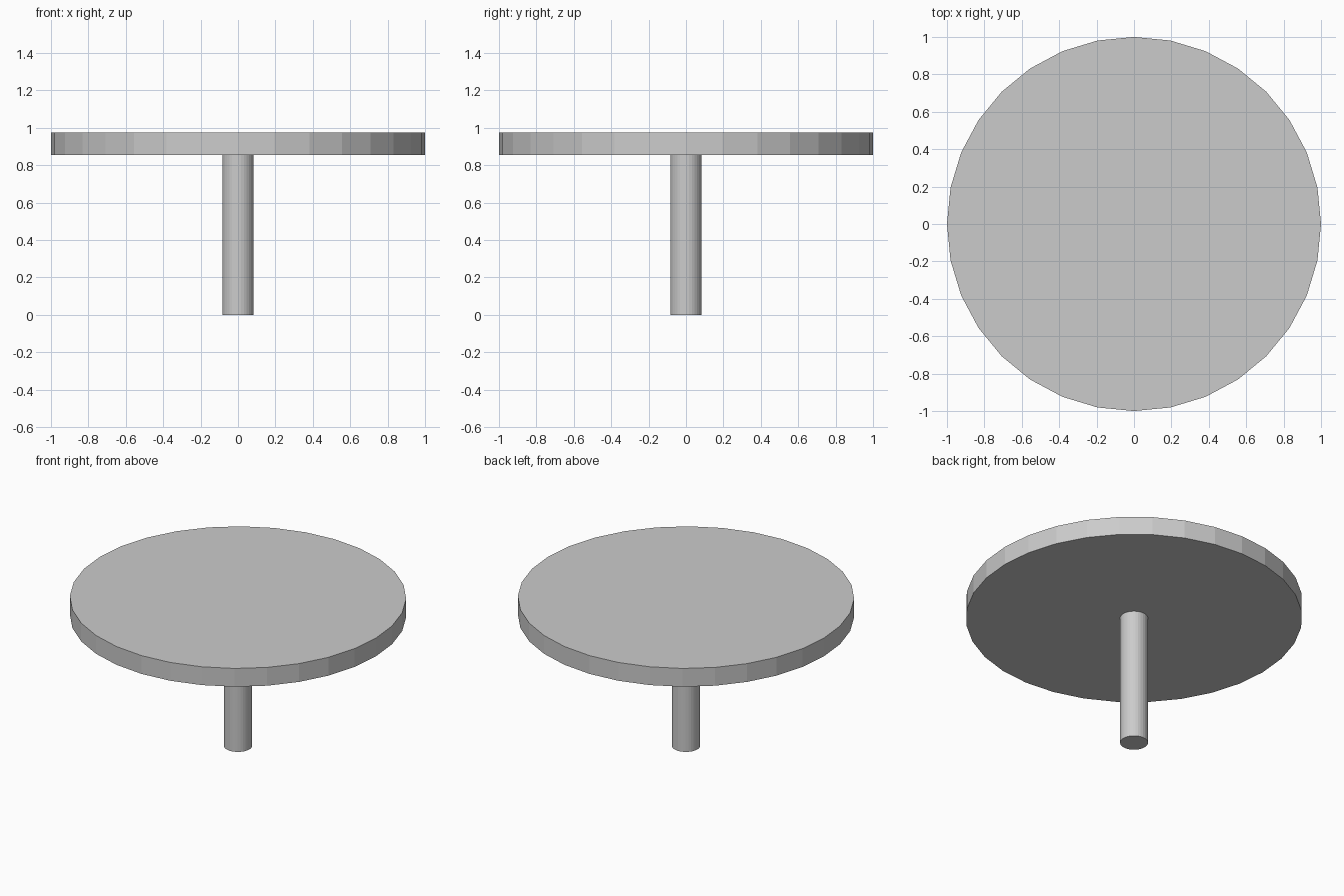
import bpy

if "Cube" in bpy.data.objects:
    bpy.data.objects.remove(bpy.data.objects["Cube"])


def cylinder(name, radius, z0, z1, sides=32):
    bpy.ops.mesh.primitive_cylinder_add(
        vertices=sides, radius=radius, depth=z1 - z0,
        location=(0, 0, (z0 + z1) / 2))
    obj = bpy.context.object
    obj.name = name
    return obj


TOP_UNDERSIDE = 0.855

# Round table top with flat facets
cylinder("table_top", 1.0, TOP_UNDERSIDE, 0.975)

# Single central leg, meeting the underside of the top
cylinder("central_leg", 0.083, 0.0, TOP_UNDERSIDE)
